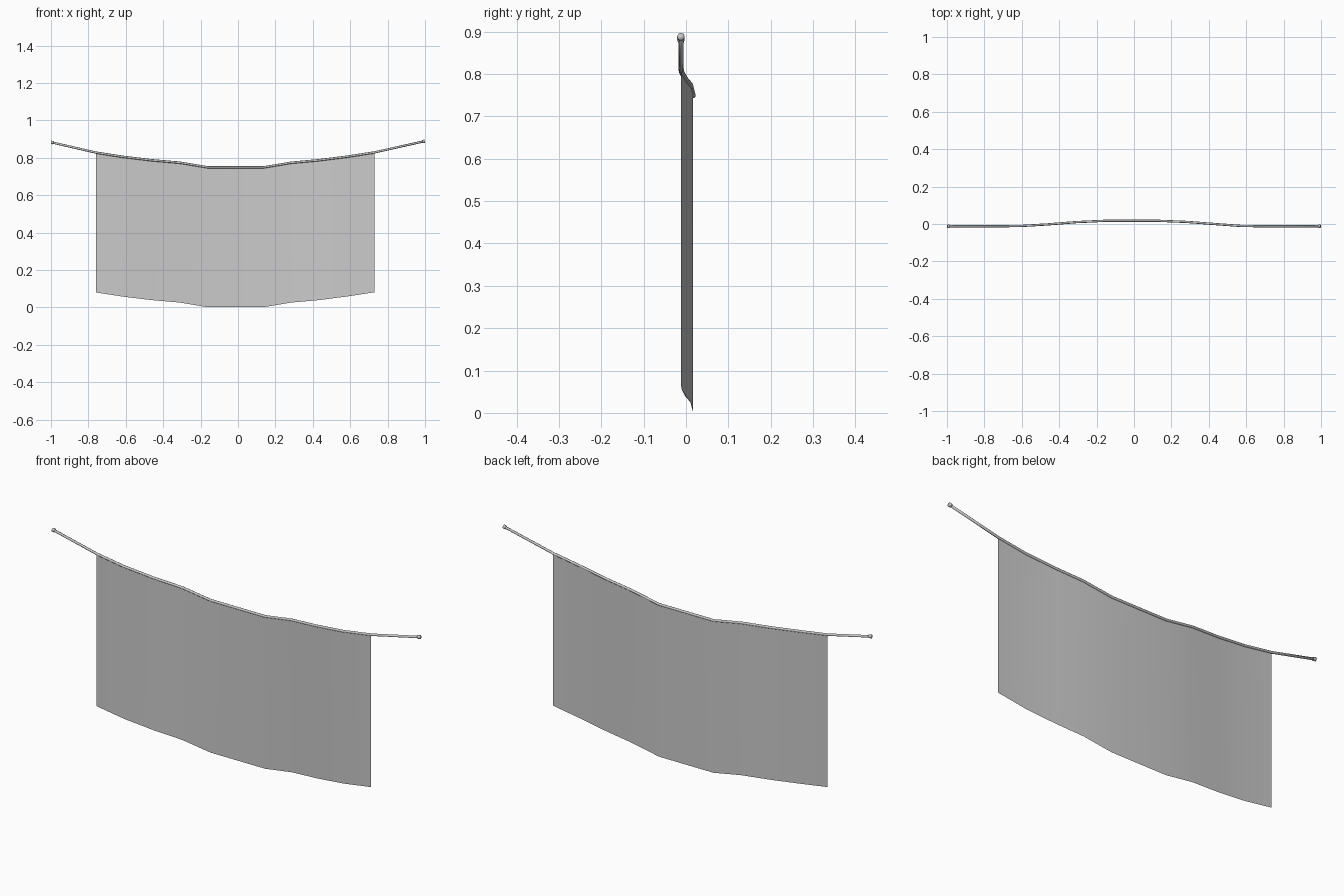
import bpy, bmesh
from mathutils import Vector

if "Cube" in bpy.data.objects:
    bpy.data.objects.remove(bpy.data.objects["Cube"])

# Sagging line: (x, y, z) of the rope centre, left to right
PATH = [Vector(p) for p in [
    (-0.994, -0.012, 0.882), (-0.76, -0.012, 0.828), (-0.61, -0.011, 0.805),
    (-0.46, -0.002, 0.787), (-0.31, 0.010, 0.774), (-0.16, 0.017, 0.749),
    (-0.01, 0.017, 0.749), (0.135, 0.017, 0.749), (0.285, 0.011, 0.774),
    (0.43, 0.000, 0.787), (0.58, -0.011, 0.806), (0.73, -0.012, 0.829),
    (0.994, -0.012, 0.888)]]
DROP = 0.748


def finish(name, bm, smooth=True):
    mesh = bpy.data.meshes.new(name)
    bm.to_mesh(mesh)
    bm.free()
    for f in mesh.polygons:
        f.use_smooth = smooth
    obj = bpy.data.objects.new(name, mesh)
    bpy.context.collection.objects.link(obj)
    return obj


def tube(name, points, radius, sides=8):
    """Capped tube along a path running mostly in x."""
    bm = bmesh.new()
    rings = []
    for i, p in enumerate(points):
        t = points[min(i + 1, len(points) - 1)] - points[max(i - 1, 0)]
        q = t.to_track_quat('Z', 'Y')
        ring = bmesh.ops.create_circle(bm, segments=sides, radius=radius)['verts']
        for v in ring:
            v.co = p + q @ v.co
        rings.append(ring)
    for a, b in zip(rings, rings[1:]):
        for k in range(sides):
            n = (k + 1) % sides
            bm.faces.new((a[k], a[n], b[n], b[k]))
    bm.faces.new(rings[0])
    bm.faces.new(rings[-1])
    bmesh.ops.recalc_face_normals(bm, faces=bm.faces)
    return finish(name, bm)


# Rope
tube("rope", PATH, 0.006)

# Collars at the two rope ends
for name, end, nxt in (("left_end_collar", PATH[0], PATH[1]),
                       ("right_end_collar", PATH[-1], PATH[-2])):
    d = (nxt - end).normalized()
    tube(name, [end - d * 0.004, end + d * 0.008], 0.009)

# Hanging cloth, one panel per rope segment
bm = bmesh.new()
columns = []
for p in PATH[1:-1]:
    columns.append((bm.verts.new(p), bm.verts.new(p - Vector((0, 0, DROP)))))
for (a, b), (c, d) in zip(columns, columns[1:]):
    bm.faces.new((a, b, d, c))
finish("hanging_cloth", bm)
